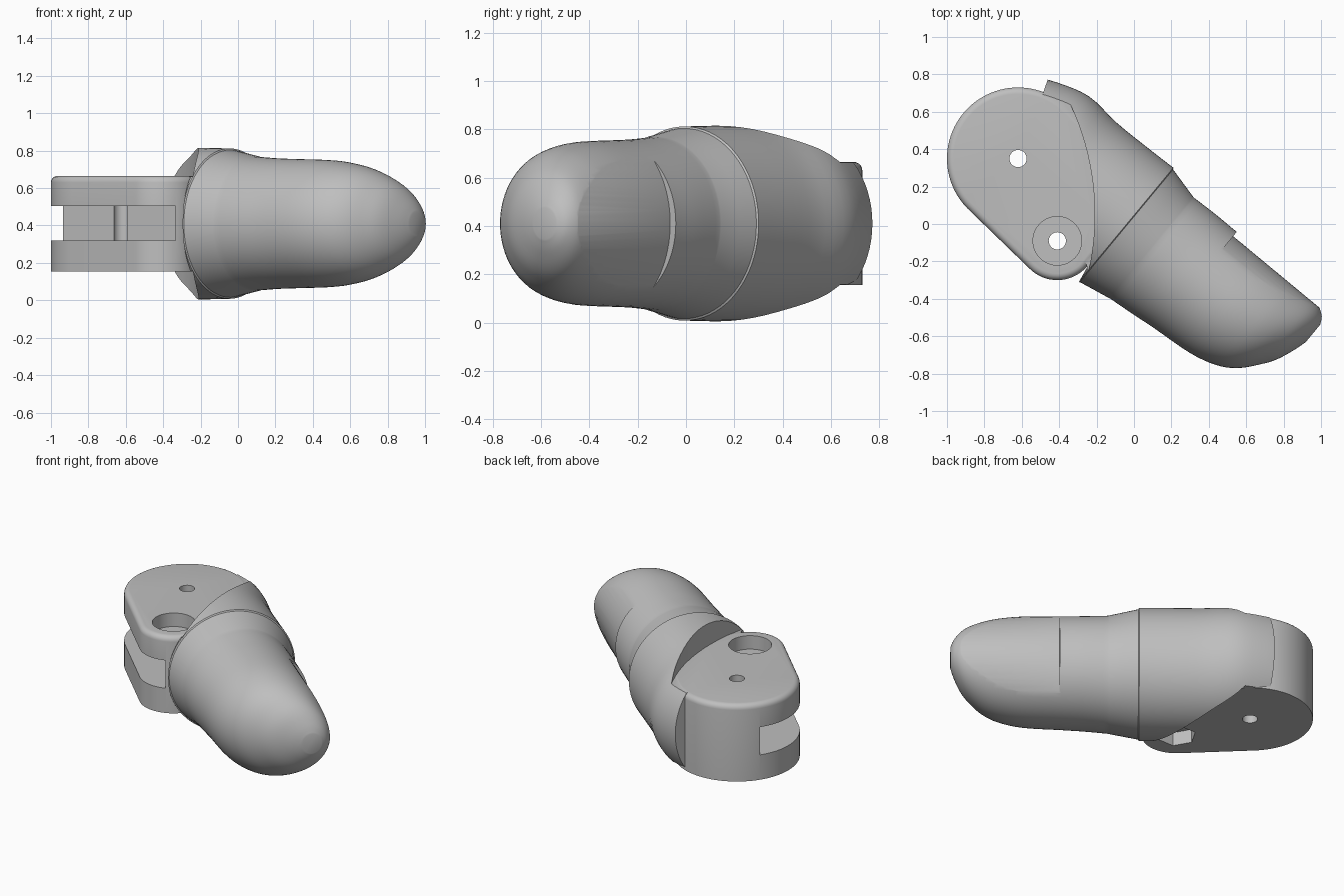
import bpy, bmesh
from math import cos, sin, pi
from mathutils import Matrix, Vector
from mathutils.geometry import convex_hull_2d

if "Cube" in bpy.data.objects:
    bpy.data.objects.remove(bpy.data.objects["Cube"])

MID = 0.41                       # height of the symmetry plane
TOP, BOTTOM = 0.665, 0.155       # hinge plate faces
KNUCKLE, PIVOT = (-0.62, 0.35), (-0.41, -0.09)

# Local frame of the finger: x across, y up, z along the finger axis
along = Vector((0.77, -0.638, 0)).normalized()
up = Vector((0, 0, 1))
across = up.cross(along)
FRAME = Matrix((across, up, along)).transposed().to_4x4()
FRAME.translation = (0, 0, MID)

grey = bpy.data.materials.new("grey_plastic")
grey.use_nodes = True
grey.diffuse_color = (0.52, 0.52, 0.52, 1)
grey.node_tree.nodes["Principled BSDF"].inputs["Base Color"].default_value = grey.diffuse_color


def finish(bm, name):
    bmesh.ops.recalc_face_normals(bm, faces=bm.faces)
    mesh = bpy.data.meshes.new(name)
    bm.to_mesh(mesh)
    bm.free()
    mesh.materials.append(grey)
    obj = bpy.data.objects.new(name, mesh)
    bpy.context.collection.objects.link(obj)
    return obj


def circle(center, r, n=64):
    return [(center[0] + r * cos(2 * pi * i / n), center[1] + r * sin(2 * pi * i / n))
            for i in range(n)]


def prism(name, pts, z0, z1, round_top=0, matrix=None):
    bm = bmesh.new()
    low = [bm.verts.new((x, y, z0)) for x, y in pts]
    high = [bm.verts.new((x, y, z1)) for x, y in pts]
    bm.faces.new(low)
    cap = bm.faces.new(high)
    for i in range(len(pts)):
        j = (i + 1) % len(pts)
        bm.faces.new((low[i], low[j], high[j], high[i]))
    bmesh.ops.recalc_face_normals(bm, faces=bm.faces)
    if round_top:
        bmesh.ops.bevel(bm, geom=list(cap.edges), offset=round_top, segments=5,
                        profile=0.5, affect='EDGES')
    if matrix:
        bm.transform(matrix)
    return finish(bm, name)


def combine(obj, other, operation='DIFFERENCE'):
    mod = obj.modifiers.new("combine", 'BOOLEAN')
    mod.operation, mod.object, mod.solver = operation, other, 'EXACT'
    bpy.context.view_layer.objects.active = obj
    bpy.ops.object.modifier_apply(modifier=mod.name)
    bpy.data.objects.remove(other)


def smooth_stations(keys, steps=4):
    """Catmull-Rom through a list of stations."""
    out = []
    for i in range(len(keys) - 1):
        a, b = keys[max(i - 1, 0)], keys[i]
        c, d = keys[i + 1], keys[min(i + 2, len(keys) - 1)]
        for k in range(steps):
            u = k / steps
            out.append([0.5 * (2 * q + (r - p) * u + (2 * p - 5 * q + 4 * r - s) * u * u
                               + (3 * q - p - 3 * r + s) * u ** 3)
                        for p, q, r, s in zip(a, b, c, d)])
    return out + [list(keys[-1])]


# Finger body: stations are (along, lower side, upper side, half height)
base = [(-0.95, -0.42, 0.25, 0.37), (-0.80, -0.43, 0.32, 0.39), (-0.62, -0.43, 0.372, 0.405),
        (-0.42, -0.43, 0.358, 0.405), (-0.22, -0.43, 0.36, 0.405), (-0.03, -0.432, 0.366, 0.402)]
ring = [(-0.025, -0.424, 0.358, 0.394), (0.15, -0.39, 0.314, 0.36)]
tip = [(0.16, -0.388, 0.313, 0.358), (0.30, -0.375, 0.318, 0.349), (0.44, -0.36, 0.318, 0.345),
       (0.67, -0.34, 0.32, 0.338), (0.82, -0.30, 0.316, 0.315), (0.92, -0.238, 0.308, 0.28),
       (1.0, -0.145, 0.30, 0.23), (1.05, -0.07, 0.287, 0.18), (1.09, 0.03, 0.258, 0.115),
       (1.11, 0.10, 0.22, 0.065)]
bm = bmesh.new()
loops = []
for t, lo, hi, h in smooth_stations(base) + smooth_stations(ring, 2) + smooth_stations(tip):
    c, r = (lo + hi) / 2, (hi - lo) / 2
    loops.append([bm.verts.new((c + r * x, h * y, t)) for x, y in circle((0, 0), 1, 72)])
for a, b in zip(loops, loops[1:]):
    for i in range(72):
        j = (i + 1) % 72
        bm.faces.new((a[i], a[j], b[j], b[i]))
bm.faces.new(loops[0])
bm.faces.new(loops[-1])
bm.transform(FRAME)
finger = finish(bm, "finger")

# Shallow curved nail bed with a step at the cuticle
nail_arc = [(-0.143 + 0.431 * cos(a), 0.431 * sin(a))
            for a in [(-0.75 + 1.5 * i / 24) for i in range(25)]]
combine(finger, prism("nail_cutter", nail_arc + [(0.6, 0.3), (0.6, -0.3)],
                      0.45, 1.3, matrix=FRAME))

# Trim the rear of the body, then carve the vertical arc over and under the hinge
combine(finger, prism("rear_cutter", [(-0.35, -0.41), (-0.25, -0.23), (-0.38, 0.1),
                                      (-0.49, 0.69), (-0.42, 0.89), (-1.6, 0.9), (-1.6, -0.5)],
                      -0.2, 1.2))
for z0, z1 in ((TOP - 0.002, 1.2), (-0.4, BOTTOM + 0.002)):
    combine(finger, prism("arc_cutter", circle((-1.61, 0.05), 1.4, 160), z0, z1))

# Hinge plate: hull around the knuckle and pivot, running into the body
pts = circle(KNUCKLE, 0.38, 96) + circle(PIVOT, 0.21) + [(-0.1, 0.38), (-0.08, 0.0)]
hull = [pts[i] for i in convex_hull_2d([Vector(p) for p in pts])]
combine(finger, prism("hinge_plate", hull, BOTTOM, TOP, round_top=0.035), 'UNION')

# Slot, pin holes, round counterbore above and hexagonal nut pocket below
combine(finger, prism("slot_cutter", [(-0.335, 0.13), (-0.937, 0.56), (-1.3, 0.82),
                                      (-1.3, -0.6), (-0.335, -0.6)], 0.32, 0.505))
for spot in (KNUCKLE, PIVOT):
    combine(finger, prism("pin_cutter", circle(spot, 0.046, 32), -0.2, 1.2))
combine(finger, prism("counterbore_cutter", circle(PIVOT, 0.13), TOP - 0.09, 1.0))
combine(finger, prism("nut_cutter", circle(PIVOT, 0.12, 6), -0.2, BOTTOM + 0.09))

bpy.ops.object.select_all(action='DESELECT')
finger.select_set(True)
bpy.context.view_layer.objects.active = finger
bpy.ops.object.shade_smooth_by_angle(angle=0.5)
